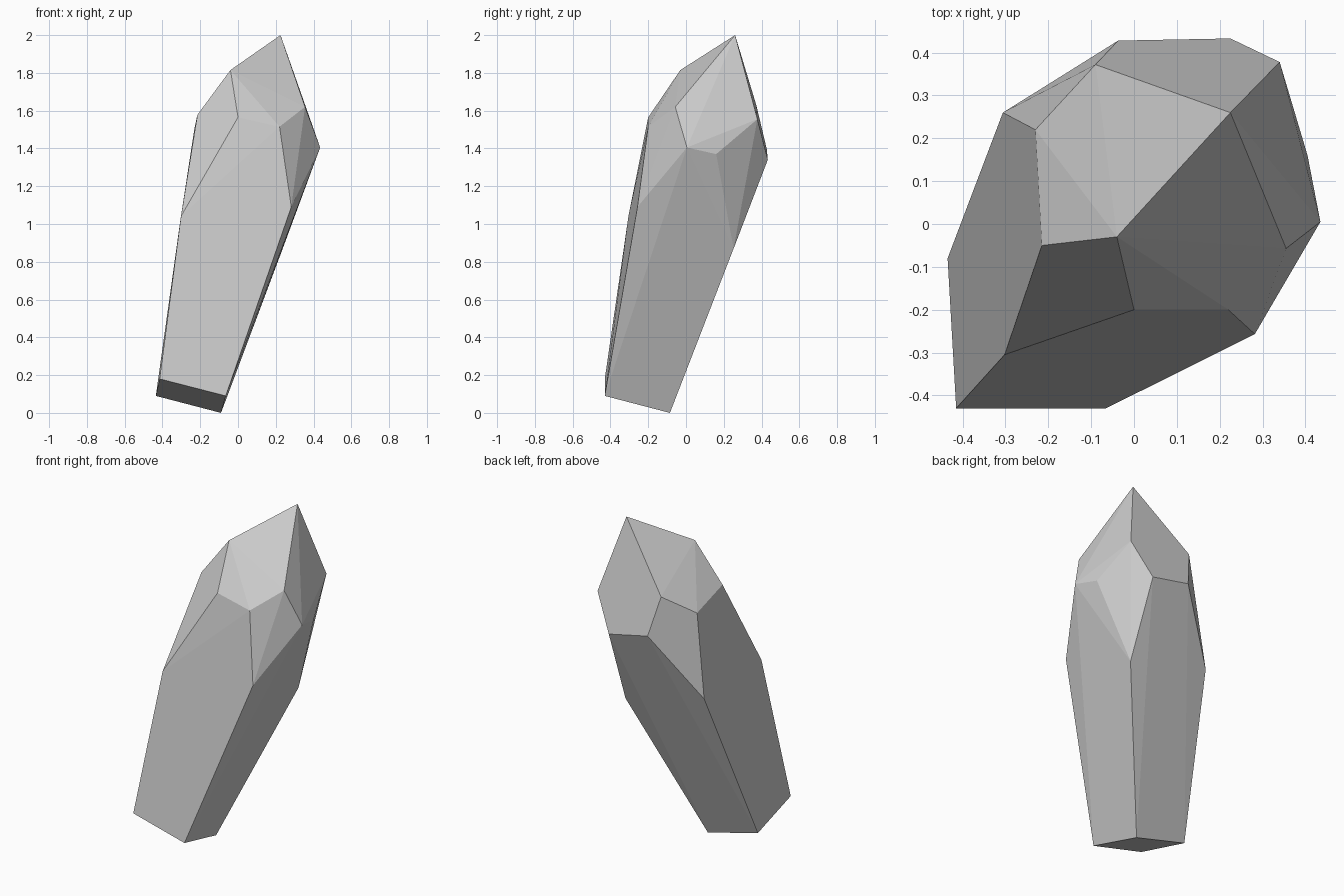
import bpy, bmesh, math

if "Cube" in bpy.data.objects:
    bpy.data.objects.remove(bpy.data.objects["Cube"])

# Rings of the leaning, square-sided crystal, from the base up
base = [(-0.415, -0.43, 0.18), (-0.065, -0.43, 0.09),
        (-0.09, -0.085, 0.0), (-0.435, -0.08, 0.09)]
waist = [(-0.302, -0.305, 1.04), (0.282, -0.257, 1.09),
         (0.237, 0.252, 0.87), (-0.306, 0.26, 1.015)]
# Upper ends of the sides, two corners per side
shoulder = [(0.0, -0.2, 1.565), (0.22, -0.2, 1.515),
            (0.435, 0.005, 1.405), (0.405, 0.16, 1.37),
            (0.225, 0.433, 1.34), (-0.037, 0.428, 1.395),
            (-0.23, 0.22, 1.51), (-0.215, -0.05, 1.578)]
# Tops of the corner chamfers, and the tip
crown = [(-0.04, -0.03, 1.815), (0.355, -0.057, 1.62),
         (0.34, 0.378, 1.555), (-0.09, 0.372, 1.63)]
tip = [(0.225, 0.26, 2.0)]

# Wrap the facets around the rings
bm = bmesh.new()
for co in base + waist + shoulder + crown + tip:
    bm.verts.new(co)
hull = bmesh.ops.convex_hull(bm, input=bm.verts[:])
spare = {g for g in hull["geom_interior"] + hull["geom_unused"]
         if isinstance(g, bmesh.types.BMVert)}
bmesh.ops.delete(bm, geom=list(spare), context='VERTS')

# Merge nearly coplanar triangles into flat facets
bmesh.ops.dissolve_limit(bm, angle_limit=math.radians(2),
                         verts=bm.verts[:], edges=bm.edges[:])
bmesh.ops.recalc_face_normals(bm, faces=bm.faces[:])

mesh = bpy.data.meshes.new("crystal")
bm.to_mesh(mesh)
bm.free()
crystal = bpy.data.objects.new("crystal", mesh)
bpy.context.collection.objects.link(crystal)
